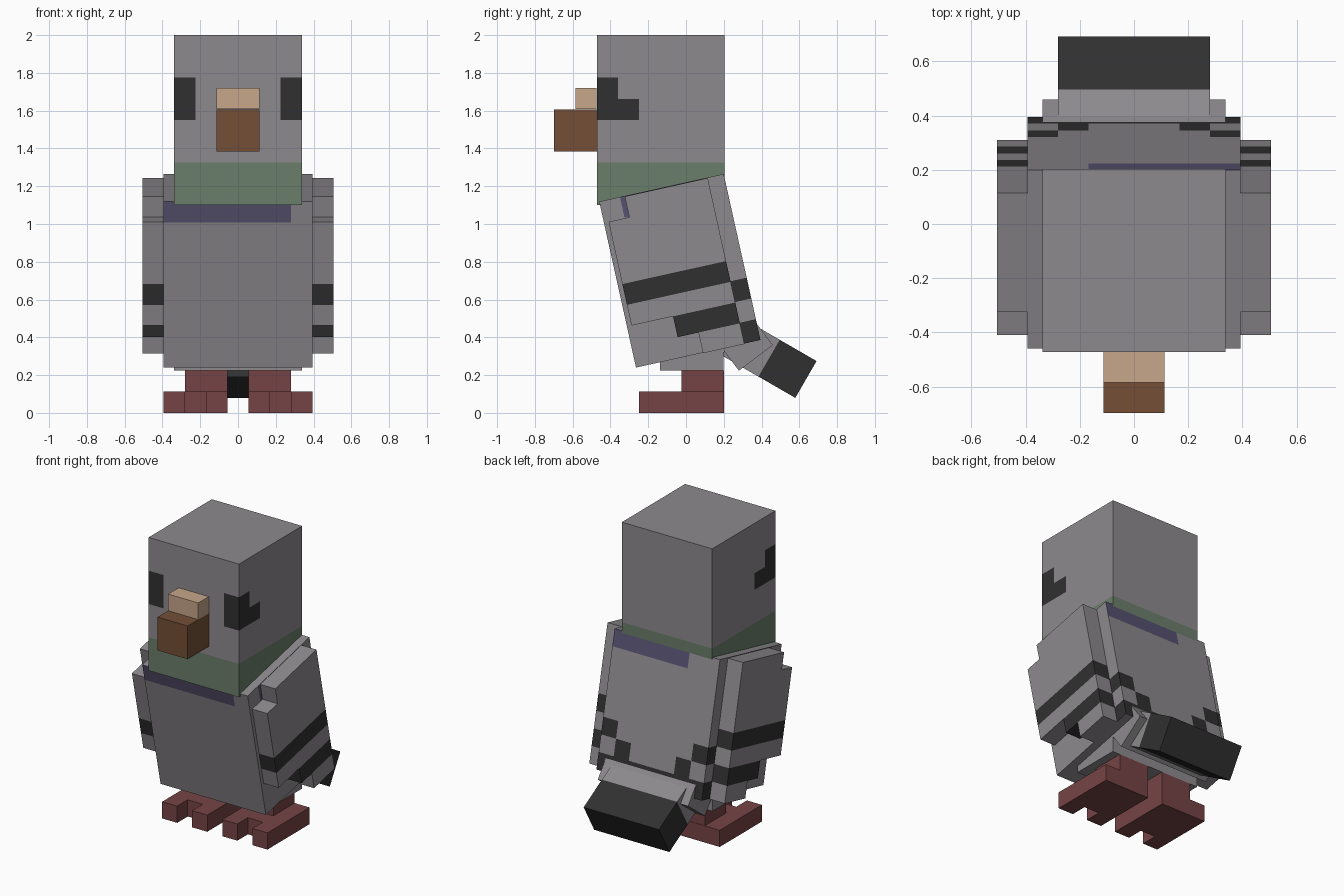
import bpy, bmesh, math
from mathutils import Vector, Matrix

if "Cube" in bpy.data.objects:
    bpy.data.objects.remove(bpy.data.objects["Cube"])

U = 0.1125                       # one block unit
X, Y, Z = Vector((1, 0, 0)), Vector((0, 1, 0)), Vector((0, 0, 1))


def material(name, rgb):
    lin = [((c / 255 + 0.055) / 1.055) ** 2.4 for c in rgb] + [1.0]
    m = bpy.data.materials.new(name)
    m.use_nodes = True
    m.diffuse_color = lin
    bsdf = m.node_tree.nodes["Principled BSDF"]
    bsdf.inputs["Base Color"].default_value = lin
    bsdf.inputs["Roughness"].default_value = 0.9
    return m


grey = material("feather grey", (141, 138, 141))
dark = material("charcoal", (48, 48, 48))
green = material("neck green", (107, 126, 107))
purple = material("neck purple", (87, 81, 112))
red = material("foot red", (118, 68, 69))
brown = material("beak brown", (116, 79, 55))
tan = material("beak tan", (199, 166, 139))


def finish(bm, name, loc, tilt, mats, mirror=False):
    bmesh.ops.recalc_face_normals(bm, faces=bm.faces)
    me = bpy.data.meshes.new(name)
    bm.to_mesh(me)
    bm.free()
    for m in mats:
        me.materials.append(m)
    ob = bpy.data.objects.new(name, me)
    bpy.context.scene.collection.objects.link(ob)
    ob.location = loc
    ob.rotation_euler.x = math.radians(tilt)
    if mirror:
        ob.modifiers.new("Mirror", 'MIRROR')
    return ob


def block(name, size, loc, mats, tilt=0, rule=None, offset_x=0, mirror=False):
    """Box sized in units; a rule cuts it into unit cells and picks their colour."""
    bm = bmesh.new()
    bmesh.ops.create_cube(bm, size=1)
    bmesh.ops.scale(bm, vec=size, verts=bm.verts)
    if rule:
        for axis, n in zip((X, Y, Z), size):
            for i in range(1, n):
                bmesh.ops.bisect_plane(bm, geom=bm.verts[:] + bm.edges[:] + bm.faces[:],
                                       plane_co=axis * (i - n / 2), plane_no=axis)
        for f in bm.faces:
            f.material_index = rule(f.calc_center_median())
    bmesh.ops.scale(bm, vec=(U, U, U), verts=bm.verts)
    bmesh.ops.translate(bm, vec=(offset_x, 0, 0), verts=bm.verts)
    return finish(bm, name, loc, tilt, mats, mirror)


def stepped_slab(name, cells, origin, a, b, c, loc, mats, tilt=0, rule=None):
    """Unit cells in the a-b plane, pushed one unit along c, mirrored across x."""
    bm = bmesh.new()
    for i, j in cells:
        corners = ((i, j), (i + 1, j), (i + 1, j + 1), (i, j + 1))
        bm.faces.new([bm.verts.new(origin + (a * p + b * q) * U) for p, q in corners])
    bmesh.ops.remove_doubles(bm, verts=bm.verts, dist=1e-4)
    ext = bmesh.ops.extrude_face_region(bm, geom=bm.faces[:], use_keep_orig=True)
    moved = [v for v in ext["geom"] if isinstance(v, bmesh.types.BMVert)]
    bmesh.ops.translate(bm, vec=c * U, verts=moved)
    if rule:
        for f in bm.faces:
            f.material_index = rule((f.calc_center_median() - origin) / U)
    return finish(bm, name, loc, tilt, mats, mirror=True)


# Head with corner eyes and a green neck band
def head_rule(p):
    if p.z < -2:
        return 2
    corner = abs(p.x) > 2 and p.y < -2 and 0 < p.z < 2
    side = abs(p.x) > 2.9 and p.y < -1 and 0 < p.z < 1
    return 1 if corner or side else 0


block("head", (6, 6, 8), (0, -0.135, 1.55), [grey, dark, green], rule=head_rule)

# Beak
block("beak", (2, 2, 2), (0, -0.585, 1.495), [brown])
block("beak_cere", (2, 1, 1), (0, -0.529, 1.664), [tan])

# Body leaning forward, purple collar and dark bars at the rear
TILT = 12.5
BODY = (0, -0.0325, 0.7525)


def body_rule(p):
    back, front = p.y > 2.9, p.y < -2.9
    if 3 < p.z < 3.9:
        if (front and p.x < 2.5) or (back and p.x > -1.5) or abs(p.y) < 2:
            return 2
    if -2 < p.z < -1 and abs(p.x) > 2.5 and p.y > 2:
        return 1
    if -3 < p.z < -2 and back and 1.5 < abs(p.x) < 2.5:
        return 1
    if -3.9 < p.z < -3 and (back or (abs(p.x) > 3.4 and p.y > 2)):
        return 1
    return 0


block("body", (7, 6, 8), BODY, [grey, dark, purple], TILT, body_rule)

# Wings: stepped outline, first column filled in each row from the top
row_start = (1, 0, 0, 0, 0, 0, 2, 3)
wing_cells = [(col, -row - 1) for row, s in enumerate(row_start) for col in range(s, 5)]


def wing_rule(p):
    # horizontal step faces stay grey unless they lie inside a bar
    return 1 if -5 < p.z < -4 or -7.01 < p.z < -6 else 0


stepped_slab("wings", wing_cells, Vector((3.5 * U, -0.3125, 0.447)), Y, Z, X,
             BODY, [grey, dark], TILT, wing_rule)

# Rump and dark-tipped tail
block("rump", (6, 2, 2), (0, 0.3025, 0.381), [grey], 37)
block("tail", (5, 4, 2), (0, 0.44, 0.2895), [grey, dark], -30,
      rule=lambda p: 1 if p.y > 0 else 0)

# Thighs, legs and two-toed feet
block("thighs", (6, 3, 2), (0, 0.031, 0.3375), [grey])
block("legs", (2, 2, 1), (0, 0.0875, 1.5 * U), [red], offset_x=1.5 * U, mirror=True)
foot_cells = [(i, j) for i in range(3) for j in range(4) if (i, j) != (1, 0)]
stepped_slab("feet", foot_cells, Vector((0.5 * U, -0.248, 0)), X, Y, Z, (0, 0, 0), [red])
